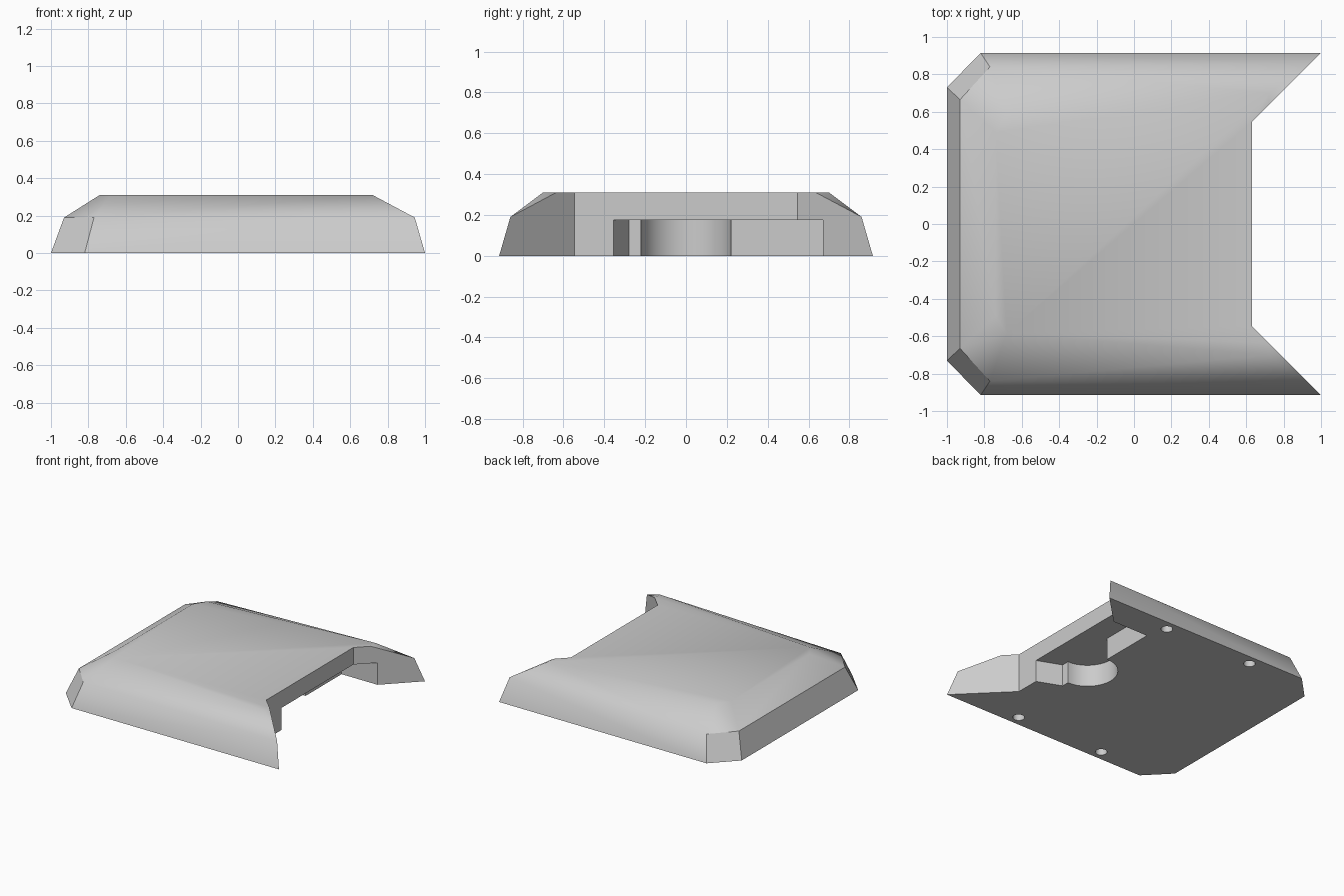
import bpy, bmesh, math

if "Cube" in bpy.data.objects:
    bpy.data.objects.remove(bpy.data.objects["Cube"])

# Material
grey = bpy.data.materials.new("plain grey")
grey.use_nodes = True
colour = (0.6, 0.6, 0.6, 1)
grey.diffuse_color = colour
grey.node_tree.nodes["Principled BSDF"].inputs["Base Color"].default_value = colour


def add_object(name, bm):
    bmesh.ops.recalc_face_normals(bm, faces=bm.faces)
    mesh = bpy.data.meshes.new(name)
    bm.to_mesh(mesh)
    bm.free()
    obj = bpy.data.objects.new(name, mesh)
    bpy.context.collection.objects.link(obj)
    mesh.materials.append(grey)
    return obj


def prism(name, outline, low, high):
    bm = bmesh.new()
    face = bm.faces.new([bm.verts.new((x, y, low)) for x, y in outline])
    new = bmesh.ops.extrude_face_region(bm, geom=[face])["geom"]
    bmesh.ops.translate(bm, vec=(0, 0, high - low),
                        verts=[v for v in new if isinstance(v, bmesh.types.BMVert)])
    return add_object(name, bm)


def arc(cx, cy, r, start, end, steps):
    return [(cx + r * math.cos(math.radians(start + (end - start) * i / steps)),
             cy + r * math.sin(math.radians(start + (end - start) * i / steps)))
            for i in range(steps + 1)]


# Cover shell: half the corner points, mirrored across y
MID, TOP = 0.19, 0.31
half = {
    "b0": (-1, .73, 0), "b1": (-.82, .915, 0), "b2": (1, .915, 0), "b3": (.63, .545, 0),
    "m0": (-.93, .665, MID), "m1": (-.77, .84, MID), "m2": (.945, .86, MID),
    "t0": (-.74, .49, TOP), "t1": (-.68, .585, TOP), "t2": (.72, .70, TOP),
    "t3": (.72, .635, TOP), "t4": (.63, .545, TOP),
}
bm = bmesh.new()
pos = {k: bm.verts.new(p) for k, p in half.items()}
neg = {k: bm.verts.new((x, -y, z)) for k, (x, y, z) in half.items()}
for side in (pos, neg):
    for names in ("b0 b1 m1 m0", "b1 b2 m2 m1", "m1 m2 t2 t1", "m0 m1 t1 t0",
                  "m2 t3 t2", "b2 b3 t4 t3 m2"):
        bm.faces.new([side[n] for n in names.split()])
for names in ("b0 m0", "m0 t0", "b3 t4", "t0 t1 t2 t3 t4", "b0 b1 b2 b3"):
    keys = names.split()
    bm.faces.new([pos[k] for k in keys] + [neg[k] for k in reversed(keys)])
cover = add_object("cover_shell", bm)

# Underside pocket with a rounded bay, and four screw holes
pocket = ([(1.2, .67), (.44, .67)] + arc(.44, 0, .22, 90, 270, 20)
          + [(.44, -.28), (.63, -.355), (1.2, -.355)])
cutters = [prism("pocket_cutter", pocket, -.1, .175)]
for x in (-.39, .39):
    for y in (-.835, .835):
        ring = arc(x, y, .043, 0, 360, 24)[:-1]
        cutters.append(prism("screw_hole_cutter", ring, -.1, .08))
for cutter in cutters:
    cutter.hide_render = True
    mod = cover.modifiers.new("cut", "BOOLEAN")
    mod.operation = "DIFFERENCE"
    mod.solver = "EXACT"
    mod.object = cutter
graph = bpy.context.evaluated_depsgraph_get()
mesh = bpy.data.meshes.new_from_object(cover.evaluated_get(graph))
cover.modifiers.clear()
cover.data = mesh
for cutter in cutters:
    bpy.data.objects.remove(cutter)


# Soft shading over the crown and round walls, crisp elsewhere
def crown(face):
    end_wall = face.normal.x < -.3 and max(v.co.z for v in face.verts) < .2
    return face.normal.z > .2 and not end_wall


bm = bmesh.new()
bm.from_mesh(mesh)
bm.normal_update()
for face in bm.faces:
    face.smooth = True
    face.material_index = 0
for edge in bm.edges:
    soft = len(edge.link_faces) == 2 and (
        all(crown(f) for f in edge.link_faces)
        or edge.calc_face_angle(3) < math.radians(25))
    edge.smooth = soft
bm.to_mesh(mesh)
bm.free()
